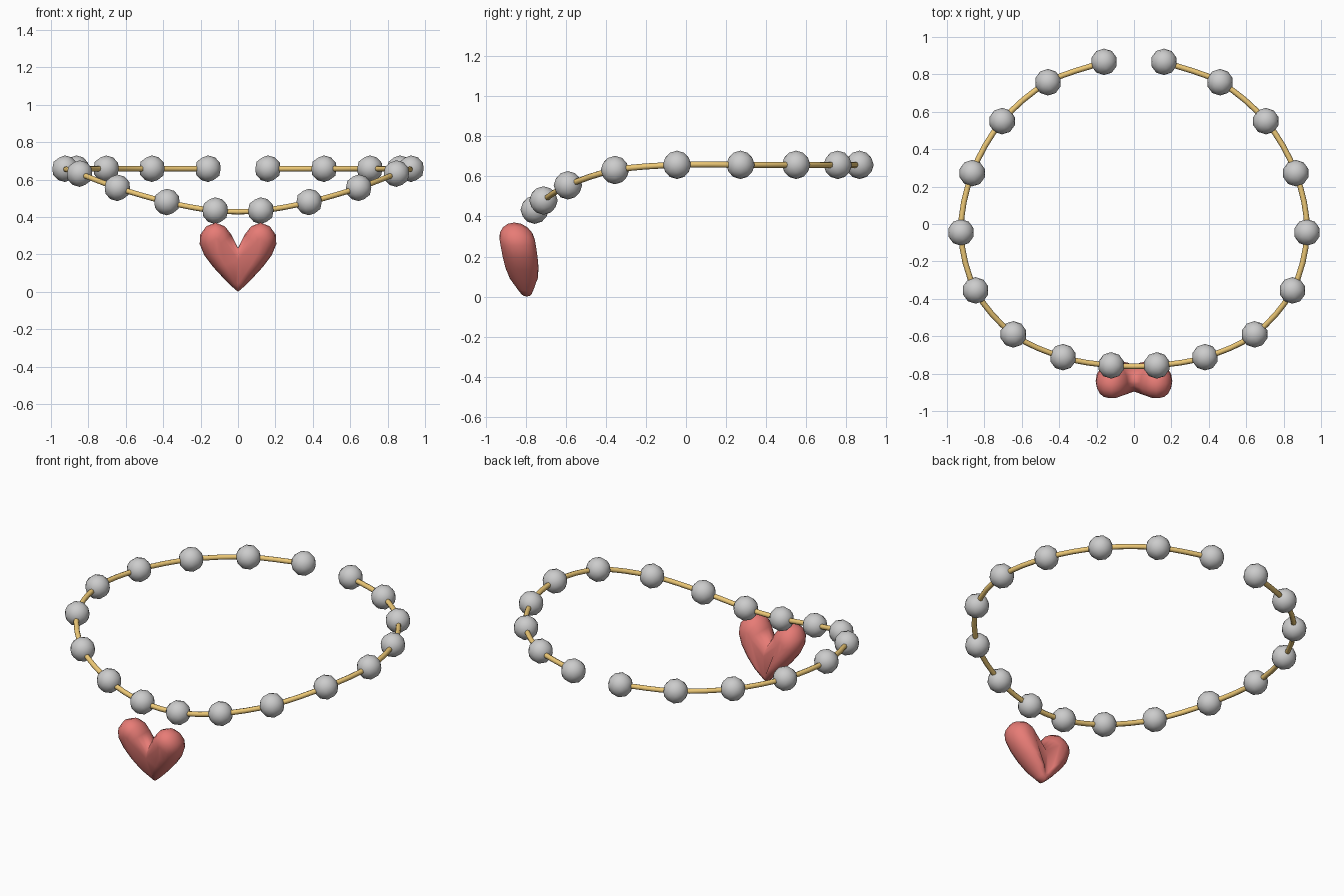
import bpy, bmesh, math
from mathutils import Vector

if "Cube" in bpy.data.objects:
    bpy.data.objects.remove(bpy.data.objects["Cube"])


def paint(obj, name, color):
    mat = bpy.data.materials.new(name)
    mat.diffuse_color = (*color, 1)
    mat.use_nodes = True
    mat.node_tree.nodes["Principled BSDF"].inputs["Base Color"].default_value = mat.diffuse_color
    obj.data.materials.append(mat)


# Bead centres on the right half, from the clasp end to the front
half = [(.16, .867, .658), (.46, .758, .658), (.705, .55, .658),
        (.865, .272, .658), (.925, -.045, .658), (.847, -.355, .632),
        (.645, -.59, .556), (.38, -.712, .48), (.122, -.756, .434)]
centres = [Vector(p) for p in half]
centres += [Vector((-p.x, p.y, p.z)) for p in reversed(centres)]

# Beads
for i, c in enumerate(centres):
    bpy.ops.mesh.primitive_ico_sphere_add(subdivisions=2, radius=.071, location=c)
    bead = bpy.context.object
    bead.name = f"bead_{i + 1}"
    bpy.ops.object.shade_smooth()


# Cord: smooth path through all bead centres
def spline_point(a, b, c, d, t):
    return .5 * (2 * b + (c - a) * t + (2 * a - 5 * b + 4 * c - d) * t ** 2
                 + (3 * b - a - 3 * c + d) * t ** 3)


STEPS = 4
ext = [2 * centres[0] - centres[1]] + centres + [2 * centres[-1] - centres[-2]]
path = [spline_point(*ext[i:i + 4], s / STEPS)
        for i in range(len(centres) - 1) for s in range(STEPS)] + [centres[-1]]
curve = bpy.data.curves.new("cord", 'CURVE')
curve.dimensions = '3D'
curve.bevel_depth = .015
curve.bevel_resolution = 2
curve.use_fill_caps = True
line = curve.splines.new('POLY')
line.points.add(len(path) - 1)
for pt, co in zip(line.points, path):
    pt.co = (*co, 1)
cord = bpy.data.objects.new("cord", curve)
bpy.context.collection.objects.link(cord)
paint(cord, "gold", (.85, .58, .18))
bpy.ops.object.select_all(action='DESELECT')
cord.select_set(True)
bpy.context.view_layer.objects.active = cord
bpy.ops.object.convert(target='MESH')
bpy.ops.object.shade_smooth_by_angle(angle=math.radians(60))

# Heart half: outline x, z, then core x, z and half thickness
heart_rows = [
    (0, .235, 0, .17, .072), (.035, .305, .092, .26, .085),
    (.07, .35, .105, .28, .088), (.12, .37, .12, .285, .088),
    (.17, .35, .13, .28, .088), (.202, .305, .135, .27, .088),
    (.205, .255, .13, .25, .088), (.18, .195, .105, .2, .087),
    (.135, .135, .07, .145, .083), (.075, .07, .033, .09, .07),
    (.03, .026, .012, .055, .048), (0, 0, 0, .04, .036)]
RINGS = 8
bm = bmesh.new()
grid = []
for ox, oz, cx, cz, h in heart_rows:
    row = []
    for k in range(RINGS + 1):
        a = math.pi * (k / RINGS - .5)
        x = cx + (ox - cx) * math.cos(a)
        z = cz + (oz - cz) * math.cos(a)
        row.append(bm.verts.new((x, -.795 - .17 * z + h * math.sin(a), z)))
    grid.append(row)
for r0, r1 in zip(grid, grid[1:]):
    for k in range(RINGS):
        bm.faces.new((r0[k], r0[k + 1], r1[k + 1], r1[k]))
caps = [bm.faces.new([r[0] for r in grid]),
        bm.faces.new([r[-1] for r in reversed(grid)])]
bmesh.ops.triangulate(bm, faces=caps)
bmesh.ops.recalc_face_normals(bm, faces=bm.faces)
# Outward check on the front cap
front = min(bm.faces, key=lambda f: f.calc_center_median().y)
if front.normal.y > 0:
    bmesh.ops.reverse_faces(bm, faces=bm.faces)
mesh = bpy.data.meshes.new("heart_pendant")
bm.to_mesh(mesh)
bm.free()
heart = bpy.data.objects.new("heart_pendant", mesh)
bpy.context.collection.objects.link(heart)
paint(heart, "red", (.8, .2, .18))
mirror = heart.modifiers.new("mirror", 'MIRROR')
mirror.use_clip = True
mirror.merge_threshold = .001
bpy.ops.object.select_all(action='DESELECT')
heart.select_set(True)
bpy.context.view_layer.objects.active = heart
bpy.ops.object.shade_smooth()
